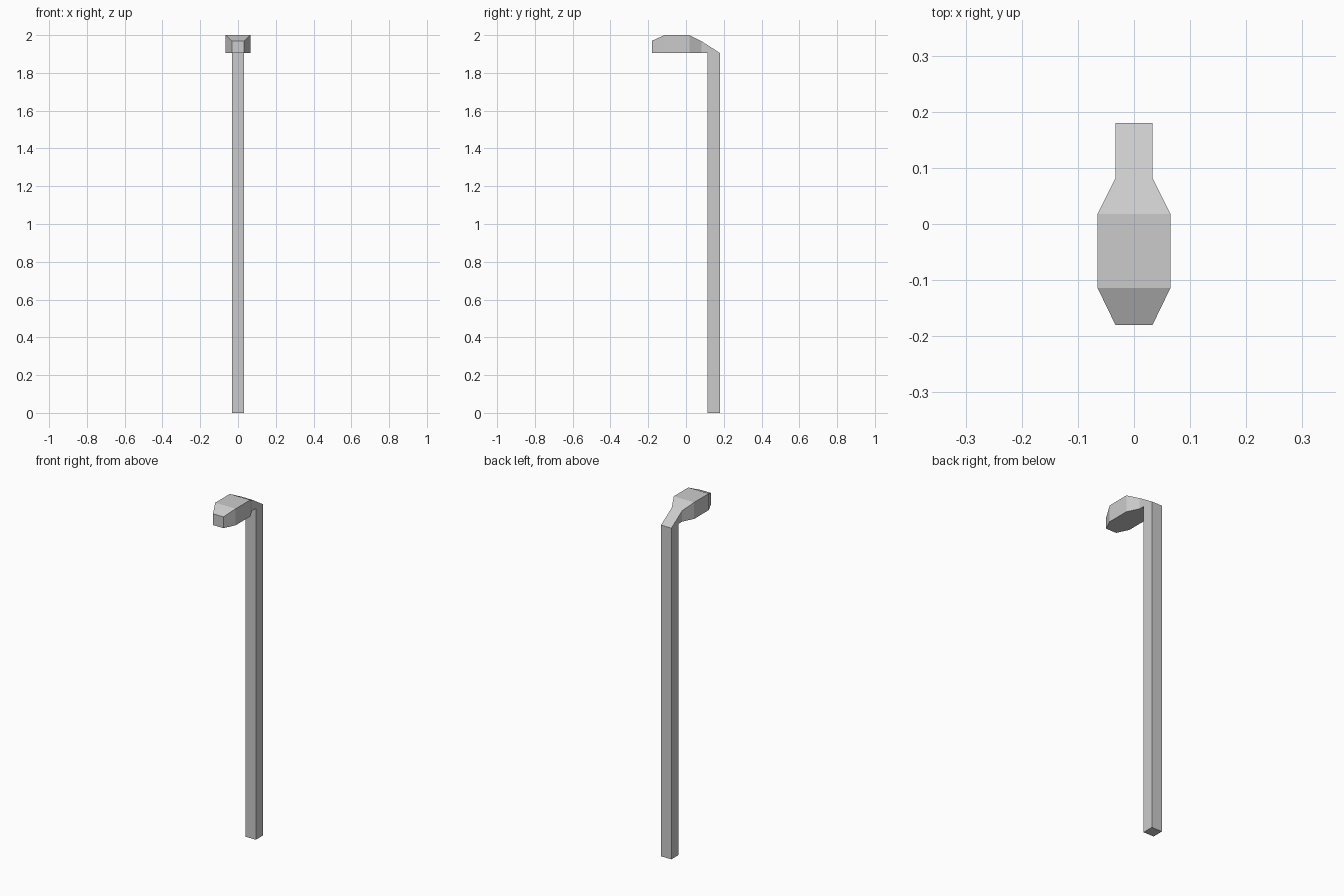
import bpy, bmesh

if "Cube" in bpy.data.objects:
    bpy.data.objects.remove(bpy.data.objects["Cube"])

# Stations along the lamp: half width, outer edge (y, z), inner edge (y, z)
STATIONS = [
    (0.033, (-0.180, 1.970), (-0.180, 1.905)),  # lamp nose
    (0.065, (-0.114, 2.000), (-0.114, 1.905)),  # lamp head front
    (0.065, (0.018, 2.000), (0.018, 1.905)),    # lamp head back
    (0.033, (0.082, 1.968), (0.082, 1.905)),    # neck
    (0.033, (0.180, 1.905), (0.115, 1.905)),    # mitre onto the pole
    (0.033, (0.180, 0.000), (0.115, 0.000)),    # pole foot
]


def loft(name, stations):
    """Join rectangular cross-sections into one closed flat-shaded mesh."""
    bm = bmesh.new()
    rings = []
    for w, outer, inner in stations:
        corners = [(-w, *outer), (w, *outer), (w, *inner), (-w, *inner)]
        rings.append([bm.verts.new(c) for c in corners])
    for a, b in zip(rings, rings[1:]):
        for i in range(4):
            j = (i + 1) % 4
            bm.faces.new((a[i], a[j], b[j], b[i]))
    bm.faces.new(rings[0])
    bm.faces.new(rings[-1])
    bmesh.ops.recalc_face_normals(bm, faces=bm.faces)
    mesh = bpy.data.meshes.new(name)
    bm.to_mesh(mesh)
    bm.free()
    obj = bpy.data.objects.new(name, mesh)
    bpy.context.collection.objects.link(obj)
    return obj


# Street lamp: head, neck and pole as one continuous piece
loft("street_lamp", STATIONS)
